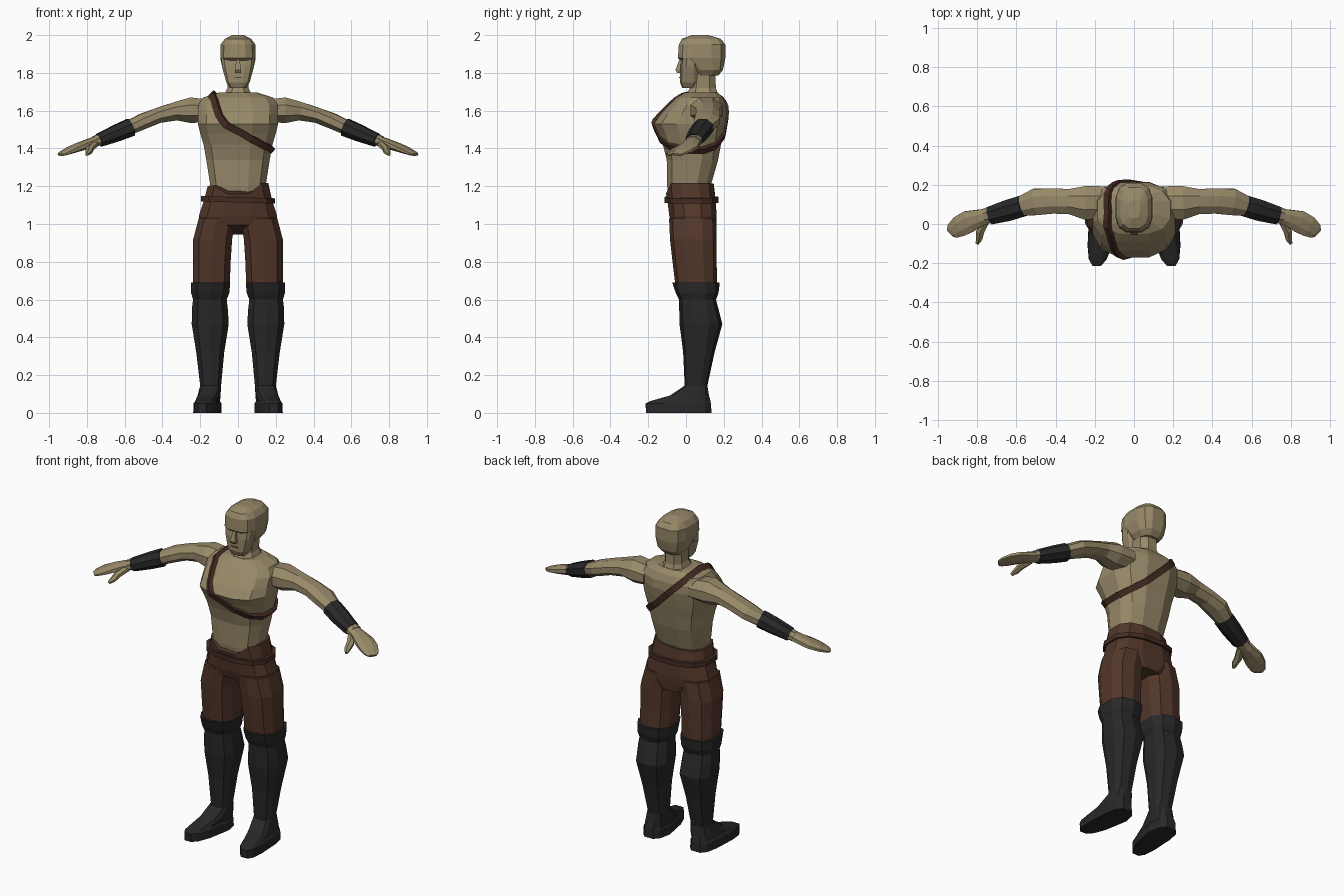
import bpy, bmesh, math
from mathutils import Vector
from mathutils.bvhtree import BVHTree


def material(name, rgb):
    m = bpy.data.materials.new(name)
    m.diffuse_color = (*rgb, 1)
    return m


SKIN = material("tan skin", (0.31, 0.25, 0.14))
TROUSER = material("brown cloth", (0.085, 0.038, 0.023))
LEATHER = material("dark brown leather", (0.058, 0.024, 0.016))
BLACK = material("black leather", (0.021, 0.021, 0.022))
MOUTH = material("mouth brown", (0.10, 0.07, 0.04))


def loft(name, rings, mat, mirror=False, closed=False):
    """Skin a list of equal-length point rings."""
    bm = bmesh.new()
    rows = [[bm.verts.new(p) for p in r] for r in rings]
    n = len(rows[0])
    pairs = list(zip(rows, rows[1:])) + ([(rows[-1], rows[0])] if closed else [])
    for a, b in pairs:
        for i in range(n):
            j = (i + 1) % n
            bm.faces.new((a[i], a[j], b[j], b[i]))
    if not closed:
        bm.faces.new(rows[0][::-1])
        bm.faces.new(rows[-1])
    bmesh.ops.recalc_face_normals(bm, faces=bm.faces)
    me = bpy.data.meshes.new(name)
    bm.to_mesh(me)
    bm.free()
    me.materials.append(mat)
    ob = bpy.data.objects.new(name, me)
    bpy.context.collection.objects.link(ob)
    if mirror:
        ob.modifiers.new("mirror", 'MIRROR').use_clip = False
    return ob


def level(z, cx, hw, y0, y1, n=12, e=2.6):
    """Horizontal rounded-box ring between y0 (front) and y1 (back)."""
    def sgn(v):
        return math.copysign(abs(v) ** (2 / e), v)
    m = math.cos(math.pi / n) ** (2 / e)
    out = []
    for i in range(n):
        a = (i + 0.5) * 2 * math.pi / n
        out.append(Vector((cx + hw * sgn(math.cos(a)) / m,
                           (y0 + y1) / 2 + (y1 - y0) / 2 * sgn(math.sin(a)) / m, z)))
    return out


def tube(path, n=8):
    """Rings across a path of (x, y, z, side radius, up radius)."""
    pts = [Vector(p[:3]) for p in path]
    rings = []
    for i, p in enumerate(path):
        t = (pts[min(i + 1, len(pts) - 1)] - pts[max(i - 1, 0)]).normalized()
        side = t.cross(Vector((0, 0, 1))).normalized()
        up = side.cross(t)
        rings.append([pts[i] + side * p[3] * 1.05 * math.cos(a) + up * p[4] * 1.05 * math.sin(a)
                      for a in [(k + 0.5) * 2 * math.pi / n for k in range(n)]])
    return rings


# Torso with a forward chest
torso = loft("torso", [level(*r) for r in [
    (1.10, 0, .145, -.085, .13), (1.20, 0, .146, -.10, .13),
    (1.34, 0, .168, -.102, .17), (1.42, 0, .182, -.122, .185),
    (1.48, 0, .20, -.145, .198), (1.53, 0, .213, -.17, .207),
    (1.58, 0, .212, -.135, .215), (1.63, 0, .21, -.09, .212),
    (1.67, 0, .185, -.05, .195), (1.695, 0, .105, -.005, .17)]], SKIN)

# Neck and head
loft("neck", [level(*r, n=8) for r in [
    (1.66, 0, .085, -.01, .18), (1.72, 0, .055, .02, .158), (1.83, 0, .06, .03, .155)]], SKIN)
loft("jaw", [level(*r, n=12, e=3.2) for r in [
    (1.72, 0, .042, -.02, .05), (1.75, 0, .062, -.032, .068),
    (1.83, 0, .084, -.03, .072), (1.88, 0, .088, -.024, .08)]], SKIN)
loft("cranium", [level(*r, n=12, e=3) for r in [
    (1.785, 0, .058, .05, .17), (1.815, 0, .08, .03, .195), (1.86, 0, .09, -.02, .205),
    (1.878, 0, .094, -.043, .208), (1.95, 0, .092, -.038, .208),
    (1.98, 0, .07, -.022, .185), (2.0, 0, .03, .03, .12)]], SKIN)
loft("nose", [level(*r, n=4, e=2) for r in [
    (1.80, 0, .016, -.048, -.01), (1.815, 0, .017, -.056, -.01),
    (1.87, 0, .008, -.036, -.01)]], SKIN)
loft("mouth", [level(z, 0, .022, -.036, -.030, n=4) for z in (1.772, 1.777)], MOUTH)

# Arms, bracers, hands and thumbs
loft("arms", tube([
    (.15, .11, 1.60, .085, .06), (.25, .108, 1.602, .088, .07), (.33, .115, 1.597, .066, .05),
    (.42, .117, 1.575, .066, .042), (.50, .113, 1.545, .07, .042),
    (.58, .09, 1.508, .05, .038), (.76, .04, 1.437, .04, .028)]), SKIN, True)
loft("bracers", tube([
    (.568, .092, 1.512, .056, .048), (.64, .07, 1.482, .056, .045),
    (.735, .043, 1.443, .047, .036)]), BLACK, True)
loft("hands", tube([
    (.735, .043, 1.443, .038, .027), (.79, .03, 1.425, .045, .026), (.845, .012, 1.407, .058, .022),
    (.89, -.012, 1.39, .056, .018), (.925, -.036, 1.374, .042, .012),
    (.938, -.048, 1.367, .024, .007)]), SKIN, True)
loft("thumbs", tube([
    (.755, .015, 1.425, .02, .018), (.785, -.04, 1.398, .022, .017),
    (.79, -.075, 1.38, .018, .014), (.80, -.10, 1.368, .009, .009)], n=6), SKIN, True)

# Trousers: waist, then two legs; the rim dips at the front
waist = [level(*r) for r in [
    (.945, 0, .10, .03, .155), (.995, 0, .20, -.075, .16), (1.04, 0, .208, -.088, .162),
    (1.12, 0, .182, -.098, .158), (1.21, 0, .16, -.106, .147)]]
for p in waist[-1]:
    p.z += -.05 if p.y < -.05 and abs(p.x) < .12 else p.x * .05
loft("trouser_waist", waist, TROUSER)
loft("trouser_legs", [level(*r, n=10) for r in [
    (1.03, .11, .098, -.085, .155), (.92, .134, .103, -.08, .158),
    (.80, .138, .099, -.067, .158), (.66, .141, .097, -.05, .16)]], TROUSER, True)

# Belt, slightly tilted towards one hip
belt = []
for a, b in zip(level(1.1, 0, .196, -.113, .172), level(1.1, 0, .17, -.09, .15)):
    belt.append([Vector((q.x, q.y, 1.127 + dz - q.x * .03))
                 for q, dz in ((a, -.013), (a, .015), (b, .015), (b, -.013))])
loft("belt", belt, LEATHER, closed=True)

# Tall boots with a flared cuff
loft("boots", [level(*r, n=10) for r in [
    (.11, .145, .053, -.01, .112), (.15, .145, .056, -.005, .112),
    (.32, .147, .074, -.012, .148), (.47, .147, .098, -.03, .188),
    (.55, .149, .095, -.032, .168), (.60, .149, .089, -.034, .155),
    (.635, .147, .101, -.05, .168), (.69, .145, .104, -.068, .174)]], BLACK, True)

# Shoes, toes splayed outwards
shoe = [level(*r, n=12, e=3) for r in [
    (0, .158, .072, -.212, .135), (.05, .158, .07, -.214, .132),
    (.062, .157, .062, -.19, .13), (.092, .152, .06, -.085, .122),
    (.145, .145, .055, -.006, .113)]]
for ring in shoe:
    for p in ring:
        if p.y < 0:
            k = -p.y
            p.x += .15 * k + (.158 - p.x) * k * 1.2
loft("shoes", shoe, BLACK, True)

# Chest strap: a loop cast onto the torso surface
bm = bmesh.new()
bm.from_mesh(torso.data)
tree = BVHTree.FromBMesh(bm)
bm.free()
centre = Vector((.02, .03, 1.53))
guide = [Vector(p) for p in [
    (-.135, .06, 1.69), (-.13, -.05, 1.66), (-.10, -.13, 1.575), (-.055, -.15, 1.525),
    (.01, -.15, 1.487), (.10, -.12, 1.435), (.178, -.06, 1.39), (.185, .06, 1.385),
    (.15, .15, 1.405), (.07, .19, 1.47), (-.03, .20, 1.57), (-.12, .19, 1.66)]]
path = []
for i, a in enumerate(guide):
    b = guide[(i + 1) % len(guide)]
    for k in range(3):
        d = (a.lerp(b, k / 3) - centre).normalized()
        hit = tree.ray_cast(centre, d)[0]
        path.append((hit, d))
strap = []
for i, (p, d) in enumerate(path):
    t = (path[(i + 1) % len(path)][0] - path[i - 1][0]).normalized()
    w = t.cross(d).normalized() * .018
    out = w.cross(t).normalized()
    out = out if out.dot(d) > 0 else -out
    strap.append([p - w - out * .012, p + w - out * .012, p + w + out * .012, p - w + out * .012])
loft("chest_strap", strap, LEATHER, closed=True)
